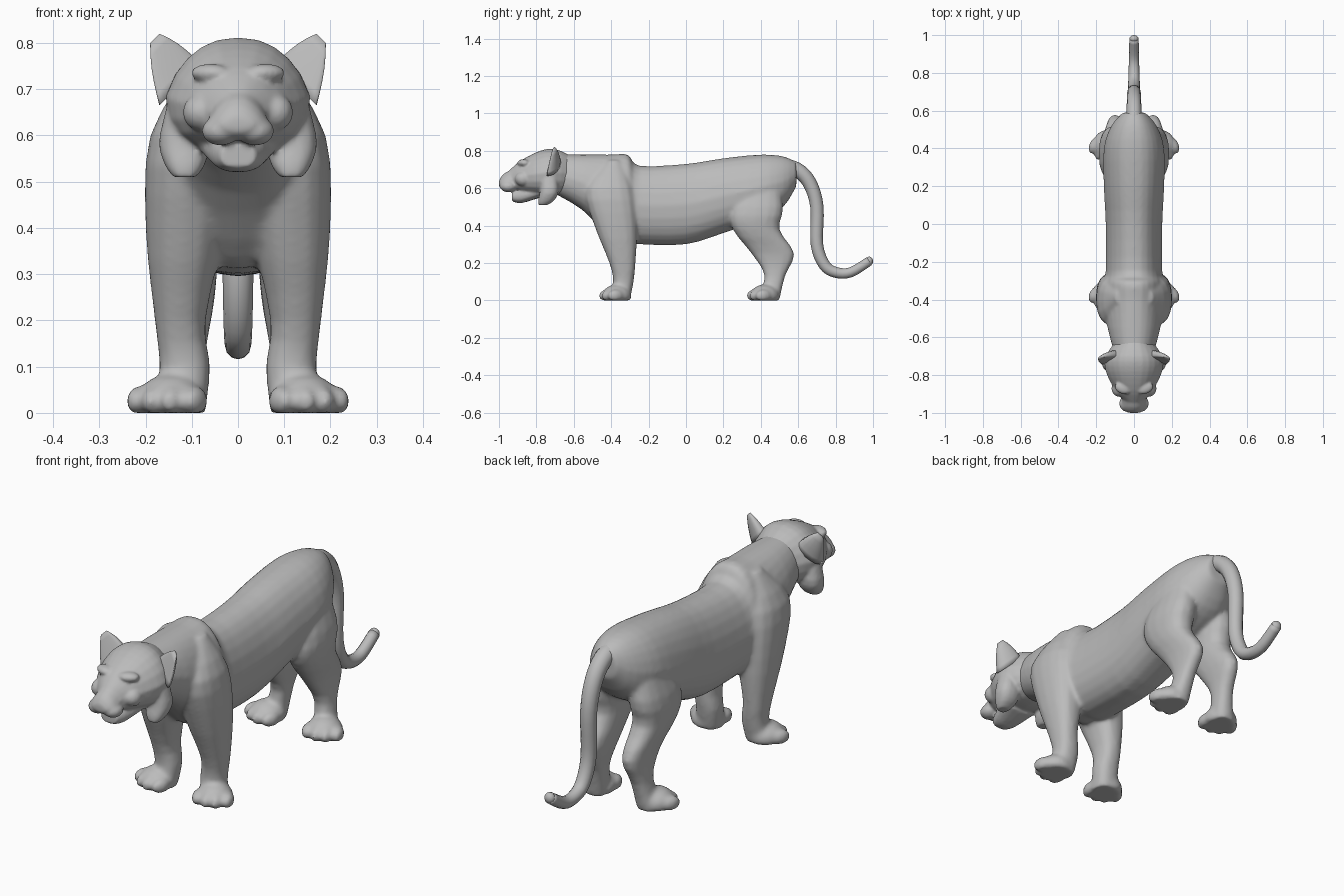
import bpy, bmesh, math
from mathutils import Vector, Matrix

cube = bpy.data.objects.get("Cube")
if cube:
    bpy.data.objects.remove(cube)

GREY = (0.5, 0.5, 0.5, 1)
fur = bpy.data.materials.new("grey fur")
fur.diffuse_color = GREY
fur.use_nodes = True
fur.node_tree.nodes["Principled BSDF"].inputs["Base Color"].default_value = GREY

SIDES = {"left": 1, "right": -1}


def refine(rows, steps=3):
    """Pass a smooth spline through the given rows of numbers."""
    rows = [Vector(row) for row in rows]
    result = []
    for index in range(len(rows) - 1):
        start, end = rows[index], rows[index + 1]
        before = rows[max(index - 1, 0)]
        after = rows[min(index + 2, len(rows) - 1)]
        for step in range(steps):
            t = step / steps
            bend = (end - before) / 2 * t * (1 - t) ** 2 - (after - start) / 2 * t * t * (1 - t)
            ease = t * t * (3 - 2 * t)
            result.append(start.lerp(end, ease) + bend)
    return result + [rows[-1]]


def loft(bm, rings, sides=16, power=2.4, taper=0, cup=1):
    """Skin superellipse rings, each given as centre, across axis and up axis."""
    loops = []
    for centre, across, up in rings:
        loop = []
        for index in range(sides):
            angle = math.tau * index / sides
            p, q = (math.copysign(abs(wave) ** (2 / power), wave)
                    for wave in (math.cos(angle), math.sin(angle)))
            p *= 1 - taper * max(q, 0)
            q *= cup if q < 0 else 1
            loop.append(bm.verts.new(Vector(centre) + Vector(across) * p + Vector(up) * q))
        loops.append(loop)
    for lower, upper in zip(loops, loops[1:]):
        for index in range(sides):
            bm.faces.new((lower[index - 1], lower[index], upper[index], upper[index - 1]))
    bm.faces.new(loops[0])
    bm.faces.new(loops[-1])


def loft_along(bm, rows, **shape):
    """Rows hold y, bottom, top and half width."""
    loft(bm, [((0, y, (bottom + top) / 2), (width, 0, 0), (0, 0, (top - bottom) / 2))
              for y, bottom, top, width in refine(rows)], **shape)


def loft_upright(bm, rows, side):
    """Rows hold z, front, back, inner and outer."""
    loft(bm, [((side * (inner + outer) / 2, (front + back) / 2, z),
               ((outer - inner) / 2, 0, 0), (0, (back - front) / 2, 0))
              for z, front, back, inner, outer in refine(rows)])


def blob(bm, centre, size, turn=0):
    place = Matrix.Translation(centre) @ Matrix.Rotation(turn, 4, 'Z') @ Matrix.Diagonal((*size, 1))
    bmesh.ops.create_uvsphere(bm, u_segments=16, v_segments=10, radius=1, matrix=place)


def finish(name, bm, voxel=0, smoothing=0):
    """Turn the parts into one smooth object, fused if a voxel size is given."""
    for vert in bm.verts:
        vert.co.z = max(vert.co.z, 0)
    bmesh.ops.recalc_face_normals(bm, faces=bm.faces)
    mesh = bpy.data.meshes.new(name)
    bm.to_mesh(mesh)
    bm.free()
    mesh.materials.append(fur)
    mesh.shade_smooth()
    part = bpy.data.objects.new(name, mesh)
    bpy.context.collection.objects.link(part)
    if voxel:
        fuse = part.modifiers.new("fuse", 'REMESH')
        fuse.mode, fuse.voxel_size, fuse.use_smooth_shade = 'VOXEL', voxel, True
        soften = part.modifiers.new("soften", 'SMOOTH')
        soften.factor, soften.iterations = 0.5, smoothing


# Torso, legs and paws, fused into one skin
TORSO = [(-.7, .57, .78, .1), (-.55, .48, .78, .14), (-.4, .33, .78, .16), (-.31, .31, .78, .16),
         (-.25, .3, .72, .15), (0, .3, .73, .15), (.2, .36, .76, .16), (.4, .43, .78, .16),
         (.52, .5, .77, .12), (.59, .61, .74, .06)]
FRONT_LEG = [(.75, -.42, -.35, .02, .1), (.6, -.54, -.28, .02, .19), (.4, -.49, -.26, .03, .2),
             (.2, -.41, -.27, .07, .18), (.1, -.39, -.28, .06, .17), (0, -.41, -.3, .07, .18)]
HIND_LEG = [(.73, .36, .48, .02, .1), (.5, .24, .52, .03, .18), (.38, .25, .5, .04, .18),
            (.25, .35, .58, .05, .15), (.13, .42, .53, .07, .15), (0, .38, .5, .08, .18)]
bm = bmesh.new()
loft_along(bm, TORSO, sides=24, taper=.2)
for side in SIDES.values():
    loft_upright(bm, FRONT_LEG, side)
    loft_upright(bm, HIND_LEG, side)
    # Four toes on each paw, turned outwards
    for y in (-.37, .42):
        turn = side * .35
        base = Vector((side * .143, y, .025))
        blob(bm, base, (.077, .08, .06), turn)
        for toe in (-1.5, -.5, .5, 1.5):
            offset = Vector((toe * .043, .02 * abs(toe) - .06, 0))
            offset.rotate(Matrix.Rotation(turn, 3, 'Z'))
            blob(bm, base + offset, (.025, .045, .033), turn)
finish("body", bm, voxel=.009, smoothing=9)

# Head: skull, muzzle, jaw, nose, lips, brows, cheeks and ruff
SKULL = [(-.94, .6, .7, .05), (-.88, .58, .75, .1), (-.78, .56, .8, .15),
         (-.7, .56, .81, .15), (-.61, .58, .77, .09)]
MUZZLE = [(-1, .61, .64, .03), (-.97, .59, .68, .06), (-.86, .59, .74, .06)]
JAW = [(-.93, .53, .58, .04), (-.88, .52, .6, .06), (-.78, .55, .62, .09)]
RUFF = [(.74, -.78, -.7, .06, .13), (.6, -.78, -.68, .06, .17),
        (.54, -.79, -.7, .07, .16), (.51, -.79, -.74, .09, .14)]
bm = bmesh.new()
loft_along(bm, SKULL, sides=20, taper=.25)
loft_along(bm, MUZZLE, taper=.4)
loft_along(bm, JAW)
blob(bm, (0, -.98, .63), (.035, .02, .02))
for side in SIDES.values():
    blob(bm, (side * .037, -.95, .61), (.042, .045, .032))
    blob(bm, (side * .06, -.87, .735), (.045, .03, .02), side * .4)
    blob(bm, (side * .08, -.87, .65), (.04, .045, .04))
    loft_upright(bm, RUFF, side)
finish("head", bm, voxel=.006, smoothing=8)

# Cupped ears, narrowing to the tip
for word, side in SIDES.items():
    bm = bmesh.new()
    root = Vector((side * .125, -.72, .71))
    tip = Vector((side * .18, -.71, .81))
    rings = []
    for step in range(6):
        t = step / 5
        size = .045 * max(1 - t, .05) ** .5
        rings.append((root.lerp(tip, t), (side * size, -size / 2, -size), (0, size, 0)))
    loft(bm, rings, cup=.2)
    finish(f"ear_{word}", bm)

# Tail hanging down and curling back, thinning along its length
TAIL = [(.5, .72), (.59, .7), (.66, .63), (.7, .5), (.7, .3), (.74, .19),
        (.8, .15), (.88, .15), (.98, .21)]
path = refine(TAIL, steps=4)
rings = []
for index, (y, z) in enumerate(path):
    along = (path[min(index + 1, len(path) - 1)] - path[max(index - 1, 0)]).normalized()
    radius = .042 - .018 * index / len(path)
    rings.append(((0, y, z), (radius, 0, 0), (0, -along.y * radius, along.x * radius)))
bm = bmesh.new()
loft(bm, rings, sides=12, power=2)
blob(bm, (0, *path[-1]), (.024, .02, .024))
finish("tail", bm)
